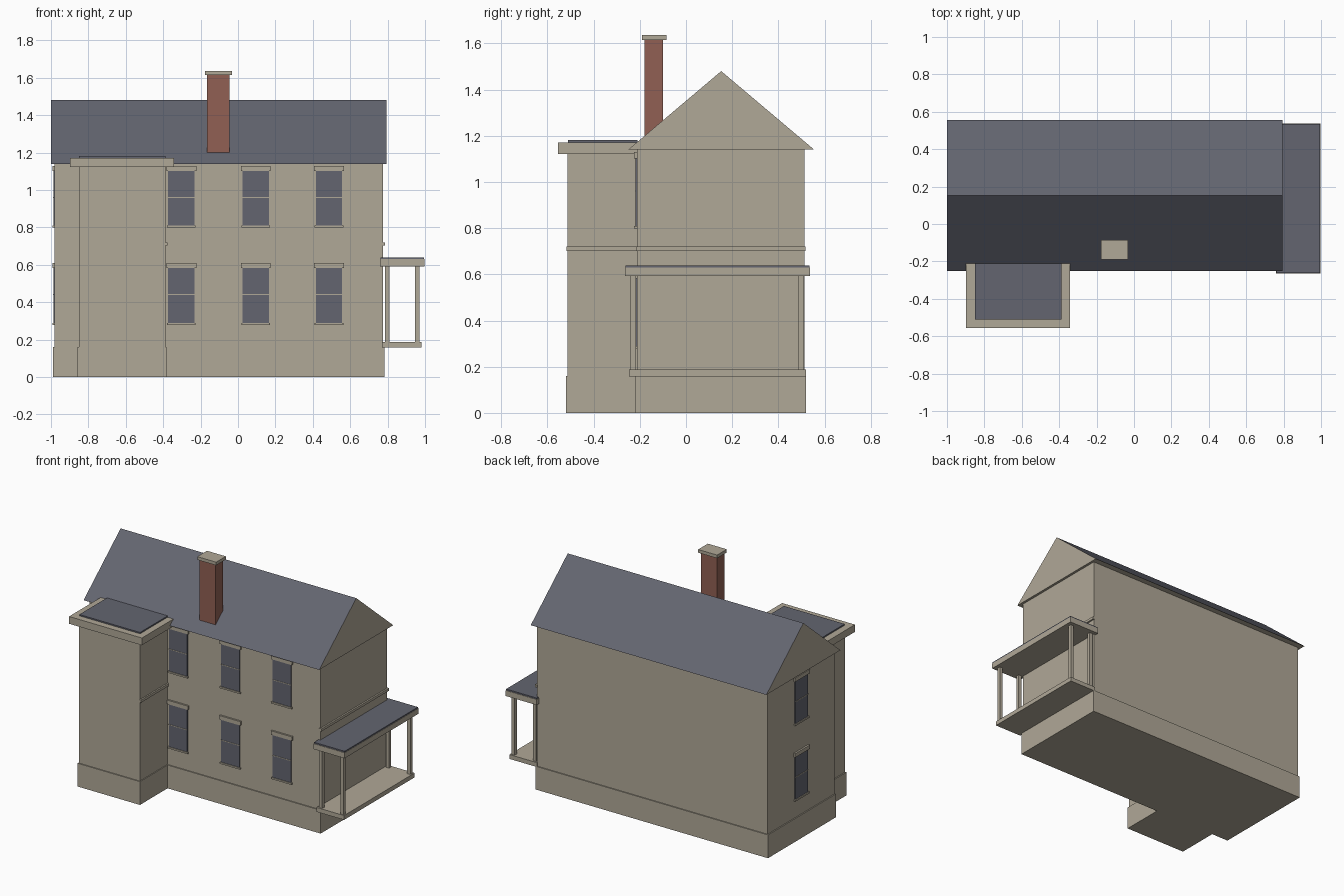
import bpy
import bmesh
from mathutils import Matrix, Vector
from math import radians

cube = bpy.data.objects.get("Cube")
if cube:
    bpy.data.objects.remove(cube, do_unlink=True)


def material(name, colour):
    m = bpy.data.materials.new(name)
    m.use_nodes = True
    m.diffuse_color = (*colour, 1)
    bsdf = m.node_tree.nodes["Principled BSDF"]
    bsdf.inputs["Base Color"].default_value = (*colour, 1)
    bsdf.inputs["Roughness"].default_value = 0.8
    return m


STONE = material("stone", (0.434, 0.392, 0.310))
SLATE = material("slate", (0.125, 0.130, 0.162))
BRICK = material("brick", (0.283, 0.117, 0.087))


def add_object(name, bm, *mats):
    mesh = bpy.data.meshes.new(name)
    bmesh.ops.recalc_face_normals(bm, faces=bm.faces)
    bm.to_mesh(mesh)
    bm.free()
    for m in mats:
        mesh.materials.append(m)
    obj = bpy.data.objects.new(name, mesh)
    bpy.context.collection.objects.link(obj)
    return obj


def box(name, x, y, z, mat):
    """Box from (low, high) ranges on each axis."""
    lo, hi = Vector((x[0], y[0], z[0])), Vector((x[1], y[1], z[1]))
    bm = bmesh.new()
    bmesh.ops.create_cube(bm, size=1)
    bmesh.ops.scale(bm, vec=hi - lo, verts=bm.verts)
    bmesh.ops.translate(bm, vec=(lo + hi) / 2, verts=bm.verts)
    return add_object(name, bm, mat)


# House body and foundation
box("house_wall", (-0.98, 0.776), (-0.213, 0.513), (0, 1.145), STONE)
box("house_foundation", (-0.988, 0.783), (-0.22, 0.52), (0, 0.16), STONE)
box("house_band", (0.77, 0.787), (-0.217, 0.518), (0.702, 0.72), STONE)

# Gable roof: slate slopes, stone gables and soffit
bm = bmesh.new()
profile = [(-0.25, 1.14), (0.555, 1.14), (0.1525, 1.48)]
end = bm.faces.new([bm.verts.new((-1, y, z)) for y, z in profile])
side = bmesh.ops.extrude_face_region(bm, geom=[end], use_keep_orig=True)
moved = [v for v in side["geom"] if isinstance(v, bmesh.types.BMVert)]
bmesh.ops.translate(bm, vec=(1.793, 0, 0), verts=moved)
bmesh.ops.recalc_face_normals(bm, faces=bm.faces)
for f in bm.faces:
    f.material_index = 1 if f.normal.z > 0.3 else 0
add_object("main_roof", bm, STONE, SLATE)

# Front tower
box("tower_wall", (-0.85, -0.388), (-0.513, -0.2), (0, 1.13), STONE)
box("tower_foundation", (-0.857, -0.382), (-0.52, -0.2), (0, 0.16), STONE)
box("tower_band", (-0.39, -0.378), (-0.517, -0.2), (0.702, 0.72), STONE)
box("tower_cornice", (-0.897, -0.343), (-0.555, -0.21), (1.122, 1.172), STONE)
box("tower_roof", (-0.85, -0.388), (-0.51, -0.21), (1.17, 1.181), SLATE)

# Chimney
box("chimney_stack", (-0.167, -0.045), (-0.18, -0.1), (1.19, 1.62), BRICK)
box("chimney_cap", (-0.177, -0.033), (-0.19, -0.085), (1.615, 1.637), STONE)

# Side porch
box("porch_deck", (0.77, 0.98), (-0.247, 0.52), (0.157, 0.187), STONE)
box("porch_beam", (0.76, 0.997), (-0.265, 0.537), (0.592, 0.63), STONE)
box("porch_roof", (0.762, 0.995), (-0.262, 0.534), (0.63, 0.639), SLATE)
for x_name, x in (("inner", 0.797), ("outer", 0.959)):
    for y_name, y in (("front", -0.229), ("back", 0.498)):
        box(f"porch_post_{x_name}_{y_name}", (x - 0.012, x + 0.012),
            (y - 0.012, y + 0.012), (0.18, 0.6), STONE)


def window(name, place):
    """Sash window whose outside faces -y, moved onto its wall."""
    parts = [
        box(name + "_glass", (-0.07, 0.07), (-0.006, 0.002), (0.01, 0.315), SLATE),
        box(name + "_bar", (-0.07, 0.07), (-0.008, 0), (0.16, 0.165), STONE),
        box(name + "_sill", (-0.077, 0.077), (-0.012, 0.002), (0, 0.011), STONE),
        box(name + "_lintel", (-0.08, 0.08), (-0.012, 0.002), (0.304, 0.331), STONE),
    ]
    for p in parts:
        p.data.transform(place)


# Windows on two floors, along the front and on the right end
for floor, z in (("lower", 0.278), ("upper", 0.798)):
    for i, x in enumerate((-0.303, 0.095, 0.487), 1):
        window(f"front_window_{floor}_{i}", Matrix.Translation((x, -0.213, z)))
    window(f"end_window_{floor}", Matrix.Translation((-0.98, 0.15, z))
           @ Matrix.Rotation(radians(-90), 4, "Z"))
